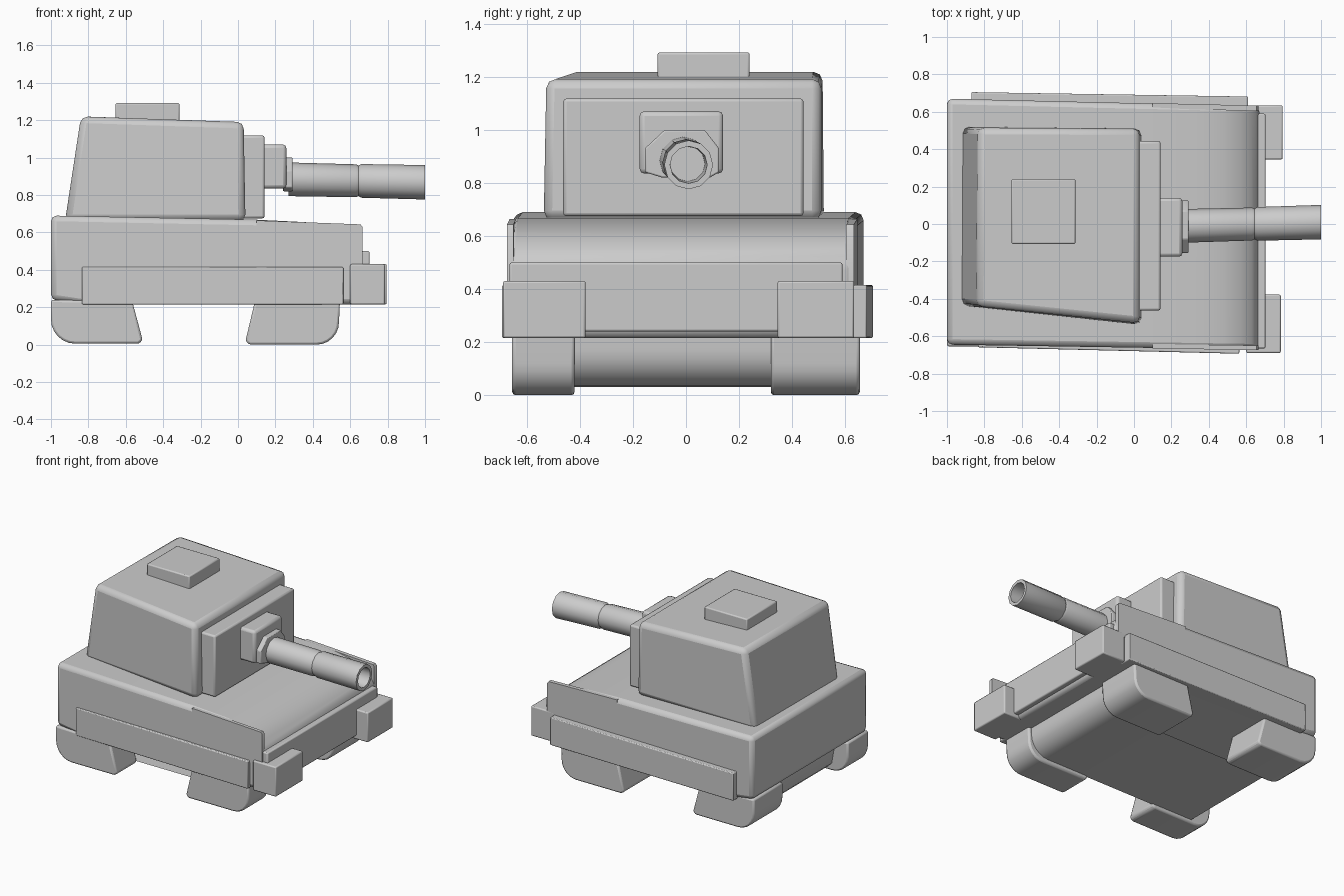
import bpy, bmesh, math

if "Cube" in bpy.data.objects:
    bpy.data.objects.remove(bpy.data.objects["Cube"])


def finish(name, bm, bevel=0.0, segments=2):
    bmesh.ops.recalc_face_normals(bm, faces=bm.faces)
    mesh = bpy.data.meshes.new(name)
    bm.to_mesh(mesh)
    bm.free()
    ob = bpy.data.objects.new(name, mesh)
    bpy.context.collection.objects.link(ob)
    if bevel:
        mod = ob.modifiers.new("Bevel", "BEVEL")
        mod.width, mod.segments = bevel, segments
        mod.limit_method = "ANGLE"
        mod.angle_limit = math.radians(35)
    bpy.ops.object.select_all(action="DESELECT")
    bpy.context.view_layer.objects.active = ob
    ob.select_set(True)
    bpy.ops.object.shade_smooth_by_angle(angle=math.radians(40))
    return ob


def loft(name, rings, bevel=0.0, cap=True):
    """Skin a list of equally long point rings."""
    bm = bmesh.new()
    vs = [[bm.verts.new(p) for p in ring] for ring in rings]
    n = len(vs[0])
    for a, b in zip(vs, vs[1:]):
        for i in range(n):
            j = (i + 1) % n
            bm.faces.new((a[i], a[j], b[j], b[i]))
    if cap:
        bm.faces.new(vs[0])
        bm.faces.new(vs[-1])
    return finish(name, bm, bevel)


def prism(name, profile, near, far, bevel=0.0):
    """Side profile (x, z) between two sides given as (y at x=-1, y at x=0.7)."""
    def side(s):
        return [(x, s[0] + (s[1] - s[0]) * (x + 1) / 1.7, z) for x, z in profile]
    return loft(name, [side(near), side(far)], bevel)


def box(name, x0, x1, y0, y1, z0, z1, bevel=0.008):
    return prism(name, [(x0, z0), (x1, z0), (x1, z1), (x0, z1)], (y0, y0), (y1, y1), bevel)


def arc(cx, cz, r, a0, a1, n=6):
    return [(cx + r * math.cos(math.radians(a0 + (a1 - a0) * i / n)),
             cz + r * math.sin(math.radians(a0 + (a1 - a0) * i / n))) for i in range(n + 1)]


# Hull with the deck curving down to the nose
prism("hull", [(-1, 0.24), (-0.84, 0.215), (0.67, 0.215), (0.67, 0.5), (0.63, 0.555),
               (0.57, 0.6), (0.48, 0.635), (0.36, 0.655), (0.1, 0.668), (-1, 0.69)],
      (-0.645, -0.672), (0.67, 0.63), 0.03)

# Side cheeks that stay high beside the sloping nose
cheek = [(0.1, 0.4), (0.665, 0.4), (0.665, 0.63), (0.655, 0.643), (0.1, 0.664)]
prism("cheek_front", cheek, (-0.647, -0.675), (-0.625, -0.65))
prism("cheek_back", cheek, (0.645, 0.603), (0.672, 0.632))

# Nose ledge, bumpers and side skirts
box("nose_ledge", 0.6, 0.703, -0.665, 0.59, 0.24, 0.5)
box("bumper_front", 0.6, 0.785, -0.69, -0.378, 0.215, 0.43)
box("bumper_back", 0.61, 0.795, 0.345, 0.634, 0.215, 0.43)
prism("skirt_front", [(-0.835, 0.215), (0.563, 0.215), (0.563, 0.415), (-0.835, 0.415)],
      (-0.655, -0.697), (-0.56, -0.6), 0.006)
prism("skirt_back", [(-0.87, 0.215), (0.61, 0.215), (0.61, 0.415), (-0.87, 0.415)],
      (0.6, 0.56), (0.707, 0.68), 0.006)

# Four rounded running blocks at the corners
rear = arc(-0.87, 0.135, 0.13, 180, 270) + [(-0.53, 0.005), (-0.51, 0.025), (-0.565, 0.23), (-1, 0.24)]
fore = [(0.09, 0.23), (0.04, 0.02), (0.06, 0.0)] + arc(0.42, 0.12, 0.12, 270, 360) + [(0.545, 0.23)]
for label, profile in (("rear", rear), ("fore", fore)):
    prism(label + "_track_front", profile, (-0.655, -0.655), (-0.42, -0.42), 0.012)
    prism(label + "_track_back", profile, (0.32, 0.32), (0.655, 0.655), 0.012)

# Belly pan, an open sheet rounded up at the nose
bm = bmesh.new()
pan = [(-0.9, 0.23), (-0.87, 0.06), (-0.84, 0.03)] + arc(0.38, 0.17, 0.14, 270, 360) + [(0.52, 0.24)]
rows = [[bm.verts.new((x, y, z)) for y in (-0.43, 0.33)] for x, z in pan]
for a, b in zip(rows, rows[1:]):
    bm.faces.new((a[0], a[1], b[1], b[0]))
finish("belly_pan", bm)

# Turret, tapered and skewed
loft("turret", [
    [(-0.925, -0.435, 0.66), (0.04, -0.54, 0.66), (0.04, 0.51, 0.66), (-0.92, 0.52, 0.66)],
    [(-0.84, -0.44, 1.22), (0.03, -0.53, 1.19), (0.03, 0.51, 1.19), (-0.83, 0.515, 1.22)],
], 0.035)
box("hatch", -0.655, -0.313, -0.107, 0.24, 1.18, 1.292, 0.008)

# Gun shield
box("gun_shield", 0.0, 0.142, -0.463, 0.443, 0.675, 1.118, 0.012)


def yz_block(name, x0, x1, section, bevel):
    loft(name, [[(x, y, z) for y, z in section] for x in (x0, x1)], bevel)


yz_block("gun_mount", 0.12, 0.258,
         [(-0.175, 0.835), (0.14, 0.835), (0.14, 1.07), (-0.175, 1.07)], 0.018)
yz_block("gun_collar", 0.24, 0.292,
         [(-0.155, 0.84), (-0.09, 0.82), (0.09, 0.82), (0.125, 0.84),
          (0.125, 0.93), (0.07, 1.0), (-0.08, 1.0), (-0.155, 0.93)], 0.006)

# Gun barrel with a stepped sleeve and hollow muzzle
steps = [(0.27, 0.09), (0.63, 0.088), (0.645, 0.082), (0.66, 0.09),
         (1.0, 0.092), (1.0, 0.07), (0.85, 0.066)]
rings = []
for x, r in steps:
    t = (x - 0.27) / 0.73
    rings.append([(x, -0.01 + 0.02 * t + r * math.cos(a), 0.884 - 0.016 * t + r * math.sin(a))
                  for a in (2 * math.pi * i / 12 for i in range(12))])
loft("barrel", rings)
